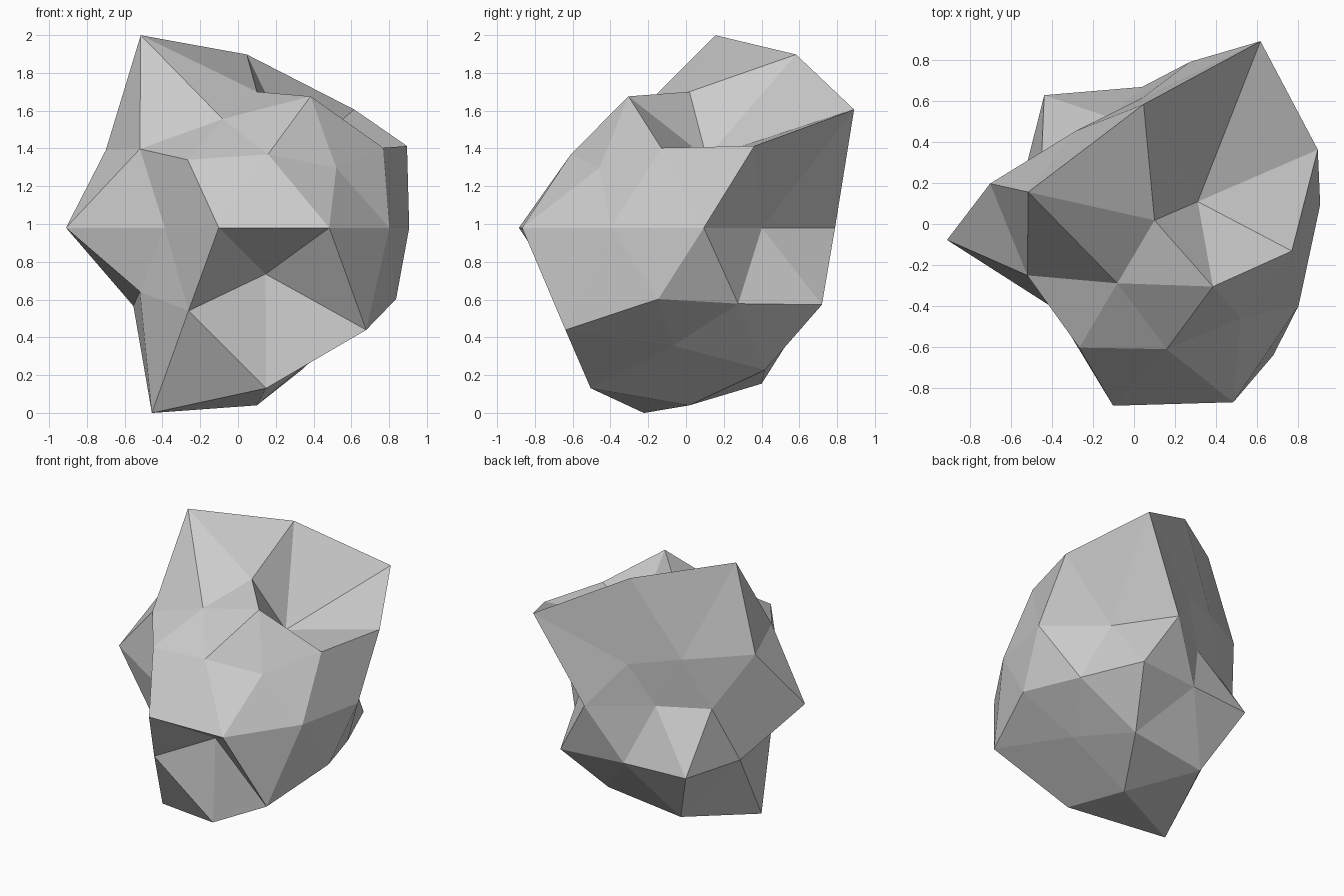
import bpy, bmesh, math
from mathutils import Matrix, Vector

if "Cube" in bpy.data.objects:
    bpy.data.objects.remove(bpy.data.objects["Cube"])

CENTRE = Vector((0.10, 0.018, 0.98))
TURN = math.radians(23.4)

# Horizontal reach of the rock at each ring of a subdivided icosahedron:
# (unit height, first azimuth in degrees, reaches counter-clockwise)
RINGS = [
    (0.851, 0, [0.229, 0.567, 0.630, 0.356, 0.430]),
    (0.526, -36, [0.685, 1.013, 0.580, 0.675, 0.630]),
    (0.447, 0, [0.866, 0.600, 0.820, 0.720, 0.635]),
    (0.0, -18, [0.810, 0.580, 0.790, 0.545, 0.638,
                1.015, 0.650, 0.925, 0.965, 0.815]),
    (-0.447, -36, [0.755, 0.815, 0.812, 0.675, 0.490]),
    (-0.526, 0, [0.650, 0.652, 0.670, 0.712, 0.875]),
    (-0.851, -36, [0.386, 0.465, 0.510, 0.606, 0.525]),
]
TOP, BOTTOM = 0.72, 0.94


def push(co):
    """Move a unit sphere point along its radius to the rock surface."""
    if abs(co.z) > 0.99:
        return co * (TOP if co.z > 0 else BOTTOM)
    z, start, reach = min(RINGS, key=lambda r: abs(r[0] - co.z))
    az = math.degrees(math.atan2(co.y, co.x))
    i = round((az - start) * len(reach) / 360) % len(reach)
    return co * (reach[i] / math.hypot(co.x, co.y))


# Faceted boulder
bm = bmesh.new()
bmesh.ops.create_icosphere(bm, subdivisions=2, radius=1)
turn = Matrix.Rotation(TURN, 3, 'Z')
for v in bm.verts:
    v.co = turn @ push(v.co.copy()) + CENTRE
bmesh.ops.recalc_face_normals(bm, faces=bm.faces)
mesh = bpy.data.meshes.new("boulder")
bm.to_mesh(mesh)
bm.free()

stone = bpy.data.materials.new("grey stone")
stone.diffuse_color = (0.6, 0.6, 0.6, 1)
stone.use_nodes = True
stone.node_tree.nodes["Principled BSDF"].inputs["Base Color"].default_value = stone.diffuse_color
mesh.materials.append(stone)
bpy.context.collection.objects.link(bpy.data.objects.new("boulder", mesh))
